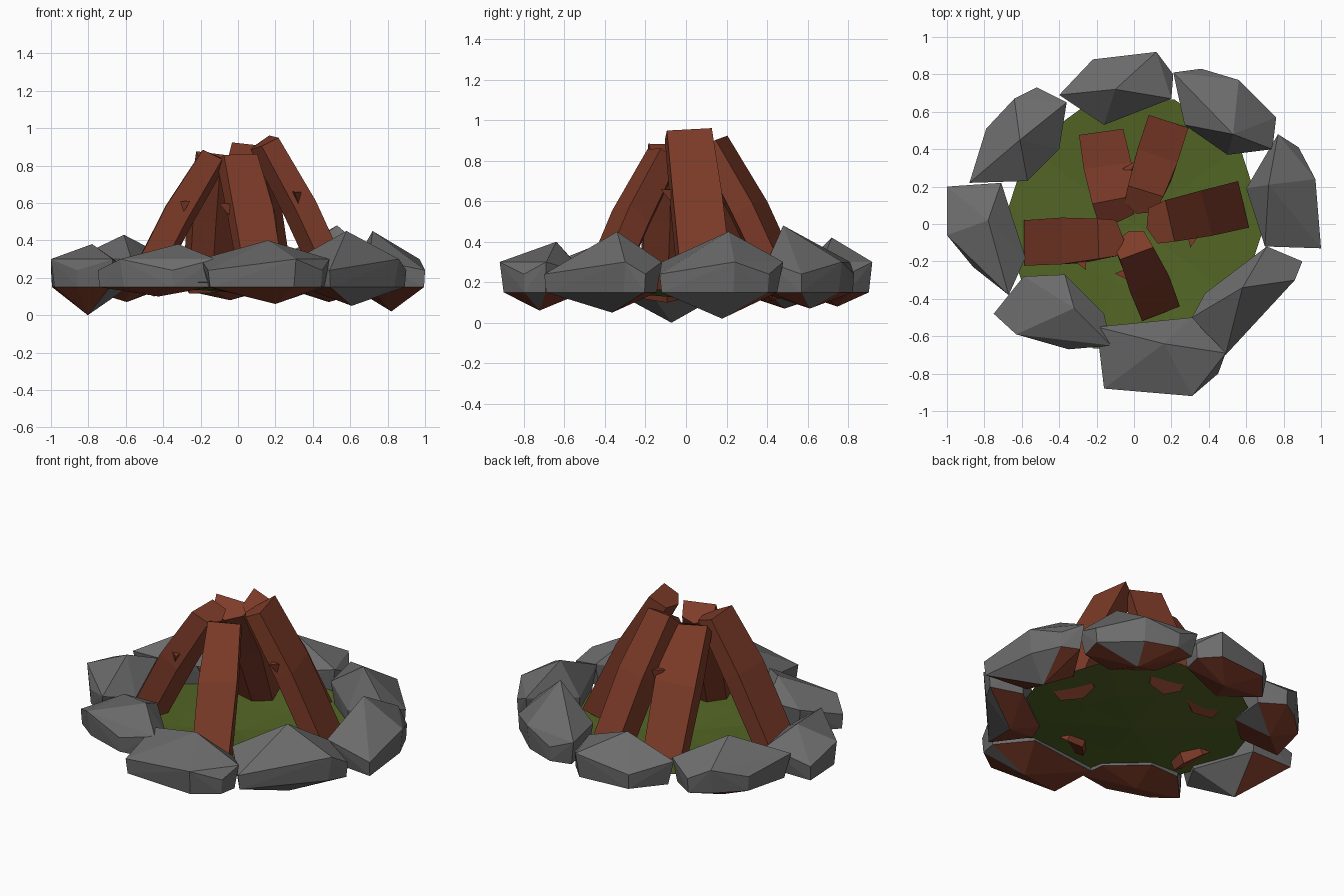
import bpy, bmesh, math, random
from mathutils import Vector

if "Cube" in bpy.data.objects:
    bpy.data.objects.remove(bpy.data.objects["Cube"])

random.seed(4)

def material(name, rgb):
    m = bpy.data.materials.new(name)
    m.diffuse_color = (*rgb, 1)
    m.use_nodes = True
    m.node_tree.nodes["Principled BSDF"].inputs["Base Color"].default_value = m.diffuse_color
    return m

GREY = material("stone_grey", (0.15, 0.15, 0.15))
BROWN = material("wood_brown", (0.21, 0.045, 0.022))
GREEN = material("grass_green", (0.085, 0.13, 0.018))

def finish(bm, name, mats):
    me = bpy.data.meshes.new(name)
    bm.normal_update()
    bm.to_mesh(me)
    bm.free()
    for m in mats:
        me.materials.append(m)
    ob = bpy.data.objects.new(name, me)
    bpy.context.collection.objects.link(ob)
    return ob

def hull(bm, points):
    verts = [bm.verts.new(p) for p in points]
    res = bmesh.ops.convex_hull(bm, input=verts)
    junk = [v for v in res["geom_interior"] + res["geom_unused"]
            if isinstance(v, bmesh.types.BMVert)]
    bmesh.ops.delete(bm, geom=list(set(junk)), context='VERTS')

# Stone: convex block from its plan outline, a top peak and a low point
def stone(name, outline, peak, low):
    cx = sum(p[0] for p in outline) / len(outline)
    cy = sum(p[1] for p in outline) / len(outline)
    pts = []
    for i, (x, y) in enumerate(outline):
        pts.append((x, y, 0.24 if i % 2 else 0.30))
        k = 0.97 if i % 2 else 0.90
        pts.append((cx + (x - cx) * k, cy + (y - cy) * k, 0.15))
    pts += [peak, (cx, cy, low)]
    bm = bmesh.new()
    hull(bm, pts)
    bmesh.ops.recalc_face_normals(bm, faces=bm.faces)
    # earthy undersides
    for f in bm.faces:
        under = f.normal.z < -0.25 and f.calc_center_median().z < 0.16
        f.material_index = int(under and f.normal.x < 0.3)
    finish(bm, name, [GREY, BROWN])

stone("stone_back", [(-.40, .69), (-.22, .88), (.12, .92), (.21, .80), (.20, .67), (-.16, .53)],
      (-.10, .72, .42), .08)
stone("stone_back_right", [(.21, .81), (.36, .83), (.56, .77), (.76, .57), (.74, .40), (.50, .37), (.27, .53)],
      (.53, .48, .48), .07)
stone("stone_right", [(.77, .48), (.88, .41), (.97, .24), (1.0, -.13), (.70, -.12), (.60, .19)],
      (.72, .21, .45), .02)
stone("stone_front_right", [(.71, -.12), (.90, -.20), (.86, -.30), (.49, -.70), (.31, -.50), (.38, -.37)],
      (.58, -.34, .45), .05)
stone("stone_front", [(-.20, -.55), (-.16, -.88), (.31, -.92), (.45, -.80), (.49, -.69), (.31, -.50)],
      (.16, -.64, .40), .06)
stone("stone_front_left", [(-.59, -.28), (-.75, -.48), (-.63, -.59), (-.35, -.67), (-.12, -.65), (-.16, -.48), (-.37, -.27)],
      (-.32, -.45, .38), .10)
stone("stone_left", [(-.71, .22), (-1.0, .20), (-1.0, -.06), (-.86, -.23), (-.67, -.38), (-.58, -.18)],
      (-.78, .02, .38), .0)
stone("stone_back_left", [(-.88, .22), (-.79, .51), (-.64, .67), (-.52, .73), (-.36, .65), (-.40, .40), (-.57, .23)],
      (-.61, .45, .43), .07)

# Grass floor: shallow faceted dish
bm = bmesh.new()
N = 10
rings = []
for r, z in ((0.70, 0.17), (0.34, 0.145)):
    rings.append([bm.verts.new((r * math.cos(math.tau * i / N), r * math.sin(math.tau * i / N),
                                z + random.uniform(-.012, .012))) for i in range(N)])
mid = bm.verts.new((0, 0, 0.12))
for i in range(N):
    j = (i + 1) % N
    bm.faces.new((rings[0][i], rings[0][j], rings[1][j], rings[1][i]))
    bm.faces.new((rings[1][i], rings[1][j], mid))
finish(bm, "grass_floor", [GREEN])

# Log: rough five-sided split beam leaning to the centre, with a splinter
SECTION = [(-.5, .45), (.5, .5), (.46, -.3), (0, -.55), (-.48, -.25)]

def log(name, base, top, width, depth, side):
    a, b = Vector(base), Vector(top)
    d = (b - a).normalized()
    u = d.cross(Vector((0, 0, 1))).normalized()
    n = u.cross(d).normalized()
    if n.dot(Vector((a.x, a.y, 0))) < 0:
        n = -n
    bm = bmesh.new()
    rows = []
    for t, s in ((0, 1), (.55, 1.04), (1, .9)):
        c = a.lerp(b, t) + n * (0.015 if t == .55 else 0)
        rows.append([bm.verts.new(c + u * (p * width * s + random.uniform(-.008, .008))
                                  + n * (q * depth * s) + d * random.uniform(-.015, .015))
                     for p, q in SECTION])
    for lo, hi in zip(rows, rows[1:]):
        for i in range(5):
            j = (i + 1) % 5
            bm.faces.new((lo[i], lo[j], hi[j], hi[i]))
    bm.faces.new(rows[0][::-1])
    bm.faces.new(rows[-1])
    c = a.lerp(b, .62) + u * (side * width * .46)
    hull(bm, [c - d * .05, c + d * .03, c + n * .05, c + u * side * .05 + d * .03])
    bmesh.ops.recalc_face_normals(bm, faces=bm.faces)
    finish(bm, name, [BROWN])

log("log_front", (.12, -.42, .15), (-.01, -.10, .83), .21, .16, -1)
log("log_left", (-.52, -.10, .15), (-.13, -.08, .85), .24, .16, 1)
log("log_right", (.52, .09, .15), (.13, .0, .93), .24, .16, -1)
log("log_back", (.16, .49, .15), (.04, .12, .88), .22, .16, 1)
log("log_back_left", (-.16, .43, .15), (-.10, .07, .83), .24, .16, -1)
